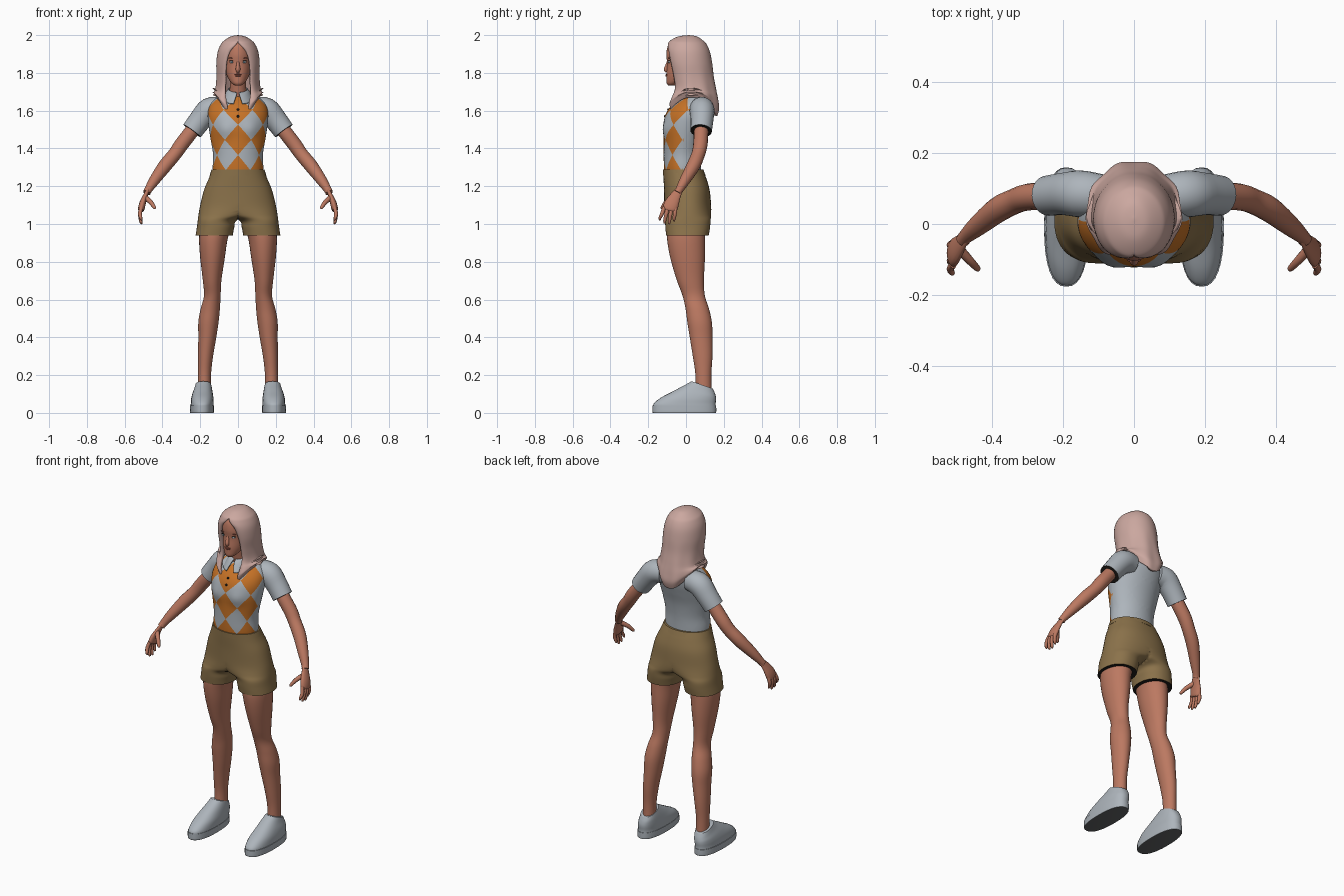
import bpy, bmesh
from math import sin, cos, pi, radians, exp, copysign
from mathutils import Vector

cube = bpy.data.objects.get("Cube")
if cube:
    bpy.data.objects.remove(cube)


def material(name, r, g, b):
    m = bpy.data.materials.new(name)
    m.use_nodes = True
    m.diffuse_color = (r, g, b, 1)
    node = next(n for n in m.node_tree.nodes if n.type == 'BSDF_PRINCIPLED')
    node.inputs["Base Color"].default_value = (r, g, b, 1)
    node.inputs["Roughness"].default_value = 0.8
    return m


SKIN = material("skin", .50, .19, .12)
HAIR = material("pale pink hair", .60, .39, .35)
GREY = material("pale grey cloth", .42, .46, .50)
ORANGE = material("orange cloth", .57, .17, .02)
KHAKI = material("khaki cloth", .26, .17, .07)
DARK = material("dark lining", .015, .012, .01)
SOLE = material("sole grey", .12, .125, .13)
WHITE = material("eye white", .6, .6, .6)
IRIS = material("iris blue grey", .12, .2, .25)
LIP = material("lip", .32, .09, .06)


def add(name, bm, mats, mirror=False):
    """Turn a bmesh into a smooth shaded object."""
    bmesh.ops.remove_doubles(bm, verts=bm.verts, dist=1e-5)
    bmesh.ops.recalc_face_normals(bm, faces=bm.faces)
    me = bpy.data.meshes.new(name)
    bm.to_mesh(me)
    bm.free()
    for m in mats:
        me.materials.append(m)
    ob = bpy.data.objects.new(name, me)
    bpy.context.collection.objects.link(ob)
    bpy.ops.object.select_all(action='DESELECT')
    ob.select_set(True)
    bpy.context.view_layer.objects.active = ob
    bpy.ops.object.shade_smooth_by_angle(angle=radians(50))
    if mirror:
        ob.modifiers.new("mirror", 'MIRROR')
    return ob


def resample(rows, k=5):
    """Smooth curve through rows of numbers."""
    out = []
    for i in range(len(rows) - 1):
        a, b, c, d = (rows[max(0, min(len(rows) - 1, i + j))] for j in (-1, 0, 1, 2))
        for s in range(k):
            t = s / k
            out.append([q + t * ((r - p) / 2 + t * ((2 * p - 5 * q + 4 * r - e) / 2
                        + t * (3 * (q - r) + e - p) / 2)) for p, q, r, e in zip(a, b, c, d)])
    return out + [list(rows[-1])]


def skin(name, rings, mats, cyclic=True, caps=(True, True), mirror=False, clamp=False):
    """Join rings of points; the last cap takes the second material."""
    bm = bmesh.new()
    vs = [[bm.verts.new(p) for p in ring] for ring in rings]
    n = len(vs[0])
    for a, b in zip(vs, vs[1:]):
        for i in range(n if cyclic else n - 1):
            j = (i + 1) % n
            quad = (a[i], a[j], b[j], b[i])
            if not (clamp and all(v.co.x < 1e-4 for v in quad)):
                bm.faces.new(quad)
    if caps[0]:
        bm.faces.new(vs[0])
    if caps[1]:
        bm.faces.new(vs[-1]).material_index = len(mats) - 1
    return add(name, bm, mats, mirror)


def loft(name, rows, mats, power=2, n=32, caps=(True, True), mirror=False, clamp=False):
    """Stack of rounded outlines: z, x min, x max, y min, y max, tilt."""
    rings = []
    for z, x0, x1, y0, y1, tilt in resample([r + (0,) * (6 - len(r)) for r in rows]):
        ring = []
        for i in range(n):
            c, s = cos(2 * pi * i / n), sin(2 * pi * i / n)
            x = (x0 + x1) / 2 + (x1 - x0) / 2 * copysign(abs(c) ** (2 / power), c)
            dy = (y1 - y0) / 2 * copysign(abs(s) ** (2 / power), s)
            ring.append((max(x, 0) if clamp else x, (y0 + y1) / 2 + dy, z + tilt * dy))
        rings.append(ring)
    return skin(name, rings, mats, caps=caps, mirror=mirror, clamp=clamp)


def tube(name, path, mats, mirror=True, n=16, flat=1):
    """Tapered limb along points of x, y, z, radius."""
    pts = resample(path, 4)
    rings = []
    for i, p in enumerate(pts):
        d = Vector(pts[min(i + 1, len(pts) - 1)][:3]) - Vector(pts[max(i - 1, 0)][:3])
        a = d.cross(Vector((0, 1, 0))).normalized()
        b = d.cross(a).normalized()
        rings.append([Vector(p[:3]) + p[3] * (flat * cos(t) * a + sin(t) * b)
                      for t in (2 * pi * k / n for k in range(n))])
    return skin(name, rings, mats, mirror=mirror)


def shell(name, rows, mat, thick, warp, n=64):
    """Wrap open at the front: z, half width, y front, y back, opening angle."""
    rings = []
    for z, rx, y0, y1, gap in resample(rows):
        ring = []
        for i in range(n + 1):
            gap = max(gap, 0)
            t = gap + (2 * pi - 2 * gap) * i / n
            dz, f = warp(t, z, min(t - gap, 2 * pi - gap - t))
            ring.append((rx * f * sin(t), (y0 + y1) / 2 - (y1 - y0) / 2 * f * cos(t), z + dz))
        rings.append(ring)
    ob = skin(name, rings, [mat], cyclic=False, caps=(False, False))
    mod = ob.modifiers.new("thickness", 'SOLIDIFY')
    mod.thickness = thick
    return ob


def blob(name, loc, scale, mat, mirror=False):
    bm = bmesh.new()
    bmesh.ops.create_uvsphere(bm, u_segments=16, v_segments=10, radius=1)
    bmesh.ops.scale(bm, vec=scale, verts=bm.verts)
    bmesh.ops.translate(bm, vec=loc, verts=bm.verts)
    return add(name, bm, [mat], mirror)


# Shirt body: a flat sheet of angle and height, cut into diamonds, then wrapped
body = resample([(1.24, .13, -.112, .08), (1.30, .134, -.117, .08), (1.37, .132, -.118, .083),
                 (1.45, .145, -.118, .095), (1.52, .156, -.12, .115), (1.58, .16, -.108, .132),
                 (1.63, .148, -.075, .138), (1.67, .11, -.03, .122), (1.70, .055, 0, .09)], 8)


def wrap(t, z):
    i = next((k for k in range(len(body) - 1) if z <= body[k + 1][0]), len(body) - 2)
    a, b = body[i], body[i + 1]
    f = (z - a[0]) / (b[0] - a[0])
    rx, y0, y1 = (p + f * (q - p) for p, q in zip(a[1:], b[1:]))
    x = rx * sin(t)
    y = (y0 + y1) / 2 - (y1 - y0) / 2 * cos(t)
    if cos(t) > 0:
        y -= .012 * exp(-((abs(x) - .07) / .04) ** 2 - ((z - 1.5) / .045) ** 2)
    return Vector((x, y, z))


MID, TALL, SEAM = 1.445, .16, 1.56
bm = bmesh.new()
bmesh.ops.create_grid(bm, x_segments=48, y_segments=32, size=1)
for v in bm.verts:
    v.co = (v.co.x * pi, 1.47 + v.co.y * .23, 0)
cuts = [((k + .5, MID, 0), (1, s / TALL, 0)) for k in range(-5, 5) for s in (1, -1)]
for co, no in cuts + [((SEAM, 0, 0), (1, 0, 0)), ((-SEAM, 0, 0), (1, 0, 0))]:
    bmesh.ops.bisect_plane(bm, geom=bm.verts[:] + bm.edges[:] + bm.faces[:], dist=1e-6,
                           plane_co=co, plane_no=no)
for f in bm.faces:
    c = f.calc_center_median()
    h = (c.y - MID) / TALL
    if abs(c.x) < SEAM and (round(c.x + h) + round(c.x - h)) % 2 == 0:
        f.material_index = 1
for v in bm.verts:
    v.co = wrap(v.co.x, v.co.y)
add("shirt_body", bm, [GREY, ORANGE])

# Sleeves, collar and buttons
tube("sleeve", [(.09, .08, 1.61, .06), (.15, .085, 1.603, .066), (.2, .085, 1.55, .06),
                (.243, .08, 1.493, .057)], [GREY, DARK], n=24)
shell("collar", [(1.715, .05, -.03, .095, .1), (1.70, .062, -.052, .11, .15),
                 (1.655, .085, -.085, .13, .3)], GREY, .006,
      lambda t, z, e: (-.018 * cos(t), 1))
for i, z in enumerate((1.605, 1.57)):
    blob("button_%d" % (i + 1), wrap(0, z), (.007, .005, .007), DARK)

# Shorts: half outline split into a leg, mirrored
loft("shorts", [(1.285, -.138, .138, -.121, .09), (1.24, -.155, .155, -.119, .108),
                (1.18, -.18, .18, -.116, .125), (1.1, -.2, .2, -.115, .133),
                (1.05, -.1, .209, -.113, .133), (1.02, .004, .213, -.111, .13),
                (.98, .02, .218, -.109, .127), (.938, .028, .225, -.105, .12)],
     [KHAKI, DARK], power=2.2, n=48, caps=(False, True), mirror=True, clamp=True)
loft("waistband", [(1.288, -.14, .14, -.123, .092), (1.258, -.15, .15, -.122, .103)], [KHAKI])

# Legs
loft("leg", [(1.0, .03, .2, -.1, .1), (.92, .055, .206, -.1, .1), (.82, .07, .2, -.083, .1),
             (.7, .088, .186, -.048, .095), (.62, .092, .18, -.018, .1),
             (.55, .096, .198, -.002, .122), (.48, .103, .21, .007, .137),
             (.4, .115, .21, .02, .14), (.3, .132, .212, .036, .14),
             (.2, .143, .212, .05, .134), (.09, .143, .212, .05, .135)], [SKIN], mirror=True)

# Shoes
loft("shoe", [(.148, .142, .225, .03, .142, -.35), (.125, .137, .232, -.01, .153, -.25),
              (.1, .133, .242, -.07, .158, -.12), (.075, .13, .248, -.135, .159, -.03),
              (.05, .13, .25, -.17, .157), (.03, .13, .251, -.174, .157)],
     [GREY], power=2.4, mirror=True)
loft("shoe_sole", [(.038, .128, .254, -.177, .16), (.004, .128, .254, -.177, .16),
                   (0, .131, .251, -.174, .157)], [GREY, SOLE], power=2.4, mirror=True)

# Arms and hands
tube("arm", [(.2, .085, 1.55, .036), (.25, .08, 1.485, .038), (.3, .076, 1.42, .038),
             (.335, .065, 1.37, .036), (.385, .04, 1.31, .036), (.44, -.004, 1.235, .029),
             (.474, -.034, 1.183, .021), (.483, -.045, 1.165, .02)], [SKIN])
tube("palm", [(.476, -.035, 1.182, .02), (.49, -.055, 1.15, .028), (.505, -.075, 1.11, .038),
              (.512, -.085, 1.08, .038), (.513, -.088, 1.07, .028)], [SKIN], flat=.45)
for i, tip in enumerate((1.02, 1.003, 1.0, 1.015)):
    y = -.115 + .02 * i
    y2 = -.138 + .025 * i
    tube("finger_%d" % (i + 1), [(.511, y, 1.09, .01), (.519, (y + y2) / 2, 1.055, .0105),
                                 (.514, y2, tip + .012, .008), (.51, y2, tip, .004)], [SKIN], n=10)
tube("thumb", [(.49, -.075, 1.14, .014), (.462, -.105, 1.115, .012),
               (.443, -.125, 1.088, .009), (.438, -.128, 1.08, .004)], [SKIN], n=10)

# Neck, head and face
loft("neck", [(1.62, -.05, .05, -.02, .09), (1.7, -.044, .044, -.03, .06),
              (1.8, -.044, .044, -.05, .06)], [SKIN])
loft("head", [(1.732, -.014, .014, -.092, -.06), (1.745, -.033, .033, -.102, -.03),
              (1.77, -.051, .051, -.104, .02), (1.80, -.063, .063, -.104, .06),
              (1.85, -.072, .072, -.1, .09), (1.90, -.075, .075, -.104, .1),
              (1.95, -.062, .062, -.092, .08), (1.98, -.03, .03, -.05, .05)], [SKIN])
tube("nose", [(0, -.093, 1.866, .006), (0, -.1, 1.84, .009), (0, -.105, 1.819, .0125),
              (0, -.1, 1.806, .009)], [SKIN], mirror=False)
blob("eye", (.032, -.088, 1.857), (.014, .007, .006), WHITE, True)
blob("iris", (.032, -.0925, 1.857), (.0055, .004, .0055), IRIS, True)
blob("upper_lash", (.032, -.09, 1.8635), (.015, .006, .002), DARK, True)
blob("eyebrow", (.034, -.09, 1.878), (.017, .006, .0028), LIP, True)
blob("upper_lip", (0, -.101, 1.792), (.02, .007, .004), LIP)
blob("lower_lip", (0, -.101, 1.785), (.017, .008, .005), LIP)


# Hair: long shell, tucked in beside the face, pointed at the back
def hair_flow(t, z, edge):
    low = max(0, min(1, (1.70 - z) / .1))
    wave = max(0, min(1, (1.85 - z) / .2))
    tuck = .1 * exp(-edge * 7) * max(0, min(1, (1.97 - z) / .05))
    return low * .1 * sin(t) ** 2, 1 + .02 * wave * cos(9 * t) - tuck


shell("hair", [(2.0, 0, .015, .015, 0), (1.993, .038, -.04, .058, 0), (1.97, .075, -.085, .092, 0),
               (1.95, .092, -.1, .11, .12), (1.91, .108, -.113, .127, .45),
               (1.85, .115, -.113, .139, .62), (1.78, .114, -.102, .148, .68),
               (1.72, .119, -.094, .16, .66), (1.66, .134, -.105, .172, .55),
               (1.61, .132, -.117, .178, .5), (1.57, .112, -.112, .168, .55)],
      HAIR, .02, hair_flow)
